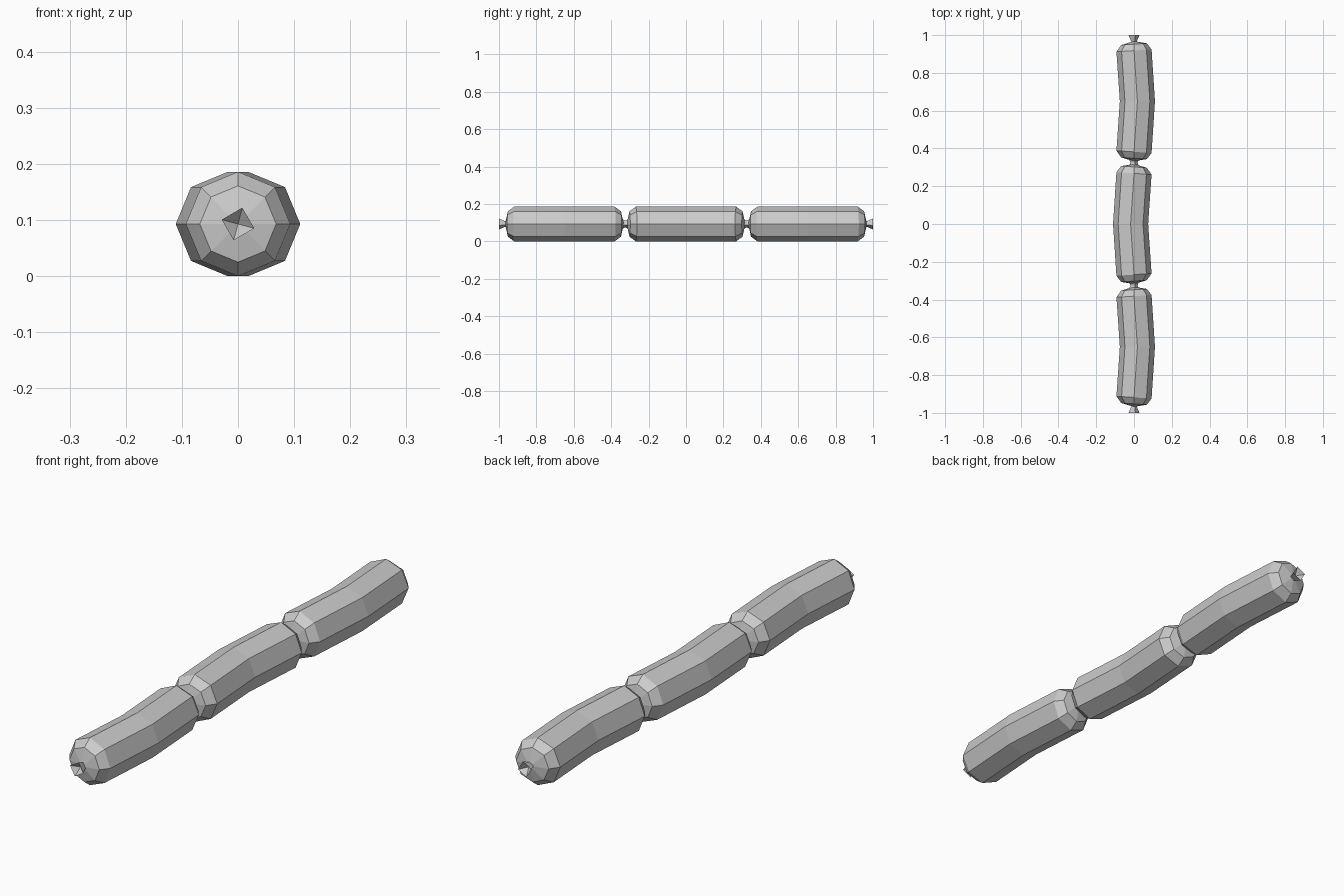
import bpy
import bmesh
from math import cos, sin, pi, radians
from mathutils import Vector

cube = bpy.data.objects.get("Cube")
if cube:
    bpy.data.objects.remove(cube)

grey = bpy.data.materials.new("plain_grey")
grey.use_nodes = True
colour = (0.6, 0.6, 0.6, 1)
grey.diffuse_color = colour
grey.node_tree.nodes["Principled BSDF"].inputs["Base Color"].default_value = colour

AXIS_Z = 0.093


def ring(bm, x, y, radius, sides, turn=0.0, tilt=0.0):
    """Ring of vertices around the y axis; tilt leans it along the bend."""
    verts = []
    for i in range(sides):
        a = turn + 2 * pi * i / sides
        dx = radius * cos(a)
        verts.append(bm.verts.new((x + dx, y + tilt * dx, AXIS_Z + radius * sin(a))))
    return verts


def bridge(bm, a, b):
    n = len(a)
    for i in range(n):
        j = (i + 1) % n
        bm.faces.new((a[i], a[j], b[j], b[i]))


def fan(bm, loop, tip):
    for i in range(len(loop)):
        bm.faces.new((loop[i], loop[(i + 1) % len(loop)], tip))


def finish(bm, name):
    bmesh.ops.recalc_face_normals(bm, faces=bm.faces)
    mesh = bpy.data.meshes.new(name)
    bm.to_mesh(mesh)
    bm.free()
    mesh.materials.append(grey)
    bpy.context.collection.objects.link(bpy.data.objects.new(name, mesh))


def sausage(name, cy, bend):
    # Bent eight-sided body with bevelled, rounded ends
    bm = bmesh.new()
    lean = bend / 0.27
    sections = [(-0.302, 0, 0.068, -lean), (-0.268, 0, 0.093, -lean),
                (0, bend, 0.093, 0),
                (0.268, 0, 0.093, lean), (0.302, 0, 0.068, lean)]
    rings = [ring(bm, x, cy + y, r, 8, tilt=t) for y, x, r, t in sections]
    for a, b in zip(rings, rings[1:]):
        bridge(bm, a, b)
    for loop, side in ((rings[0], -1), (rings[-1], 1)):
        fan(bm, loop, bm.verts.new((0, cy + side * 0.318, AXIS_Z)))
    finish(bm, name)


def tie(name, cy, side):
    # Four-sided flared casing end, hollowed to a point
    bm = bmesh.new()
    turn = radians(75)
    neck = ring(bm, 0, cy + side * 0.313, 0.014, 4, turn)
    rim = ring(bm, 0, cy + side * 0.35, 0.03, 4, turn)
    bridge(bm, neck, rim)
    fan(bm, rim, bm.verts.new((0, cy + side * 0.325, AXIS_Z)))
    bm.faces.new(neck)
    finish(bm, name)


for label, cy, bend in (("front", -0.65, 0.018), ("middle", 0, -0.018), ("back", 0.65, 0.018)):
    sausage(label + "_sausage", cy, bend)
    tie(label + "_sausage_front_tie", cy, -1)
    tie(label + "_sausage_back_tie", cy, 1)
